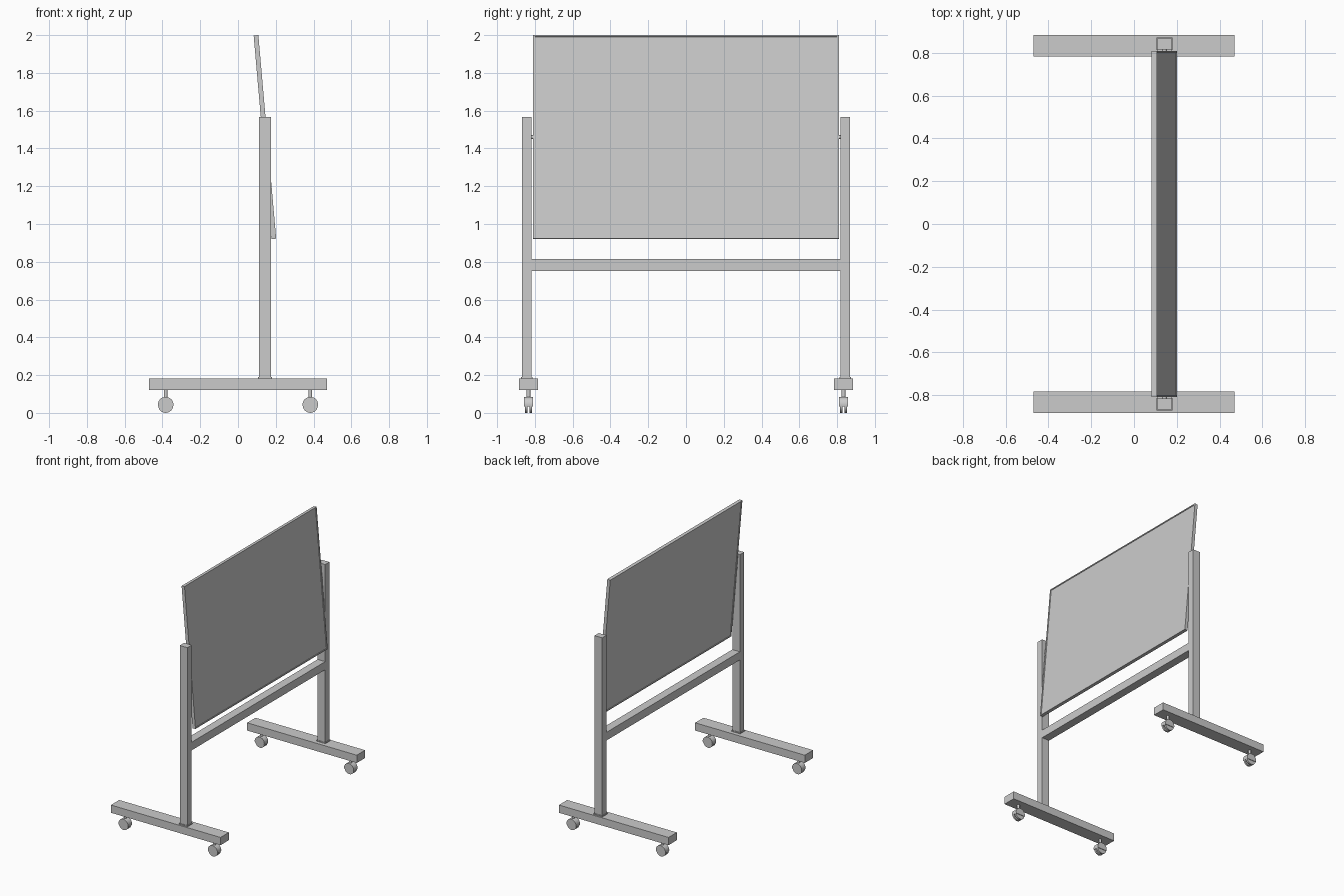
import bpy, bmesh, math
from mathutils import Matrix, Vector

if "Cube" in bpy.data.objects:
    bpy.data.objects.remove(bpy.data.objects["Cube"])


def finish(bm, name, smooth=False):
    bmesh.ops.recalc_face_normals(bm, faces=bm.faces)
    mesh = bpy.data.meshes.new(name)
    bm.to_mesh(mesh)
    bm.free()
    ob = bpy.data.objects.new(name, mesh)
    bpy.context.collection.objects.link(ob)
    if smooth:
        bpy.ops.object.select_all(action='DESELECT')
        ob.select_set(True)
        bpy.context.view_layer.objects.active = ob
        bpy.ops.object.shade_smooth_by_angle(angle=math.radians(30))
    return ob


def box(name, lo, hi):
    lo, hi = Vector(lo), Vector(hi)
    bm = bmesh.new()
    size = Matrix.Diagonal((*(hi - lo), 1))
    bmesh.ops.create_cube(bm, size=1, matrix=Matrix.Translation((lo + hi) / 2) @ size)
    return finish(bm, name)


def cylinder(name, loc, r, depth, axis='Z', sides=24):
    rot = Matrix.Rotation(math.pi / 2, 4, 'X') if axis == 'Y' else Matrix()
    bm = bmesh.new()
    bmesh.ops.create_cone(bm, cap_ends=True, segments=sides, radius1=r, radius2=r,
                          depth=depth, matrix=Matrix.Translation(loc) @ rot)
    return finish(bm, name, True)


def caster_hood(name, loc, r, width):
    # arc profile over the wheels, closed by a chord and extruded sideways
    bm = bmesh.new()
    a0, a1, n = math.radians(-15), math.radians(195), 18
    pts = [a0 + (a1 - a0) * i / n for i in range(n + 1)]
    vs = [bm.verts.new((loc[0] + r * math.cos(a), loc[1] - width / 2,
                        loc[2] + r * math.sin(a))) for a in pts]
    face = bm.faces.new(vs)
    out = bmesh.ops.extrude_face_region(bm, geom=[face])['geom']
    bmesh.ops.translate(bm, vec=(0, width, 0),
                        verts=[g for g in out if isinstance(g, bmesh.types.BMVert)])
    bm.faces.ensure_lookup_table()
    return finish(bm, name, True)


PX, PY = 0.1425, 0.843          # post centre
BZ, TILT = 1.46, math.radians(-5)

for s, side in ((-1, "near"), (1, "far")):
    # foot, post plate and post
    y = s * PY
    box(f"{side}_foot", (-0.47, s * 0.834 - 0.051, 0.122), (0.47, s * 0.834 + 0.051, 0.182))
    box(f"{side}_post_plate", (PX - 0.037, y - 0.03, 0.182), (PX + 0.037, y + 0.03, 0.19))
    box(f"{side}_post", (PX - 0.0325, y - 0.026, 0.185), (PX + 0.0325, y + 0.026, 1.567))
    # pivot between post and board
    cylinder(f"{side}_pivot", (PX, s * 0.814, BZ), 0.011, 0.02, 'Y')
    # twin-wheel casters
    for x, end in ((-0.383, "left"), (0.383, "right")):
        cy = s * 0.834
        name = f"{side}_{end}_caster"
        cylinder(name + "_stem", (x, cy, 0.1), 0.01, 0.05, sides=16)
        caster_hood(name + "_hood", (x, cy, 0.044), 0.041, 0.048)
        for d in (-1, 1):
            cylinder(f"{name}_wheel_{'a' if d < 0 else 'b'}",
                     (x, cy + d * 0.0125, 0.04), 0.04, 0.014, 'Y')

# crossbar
box("crossbar", (PX - 0.0325, -0.82, 0.752), (PX + 0.0325, 0.82, 0.815))

# tilted board: slab whose two large faces are inset to leave a thin frame
bm = bmesh.new()
bmesh.ops.create_cube(bm, size=1, matrix=Matrix.Diagonal((0.025, 1.618, 1.082, 1)))
big = [f for f in bm.faces if abs(f.calc_center_median().x) > 0.01]
bmesh.ops.recalc_face_normals(bm, faces=bm.faces)
bmesh.ops.inset_individual(bm, faces=big, thickness=0.012, depth=0)
bmesh.ops.inset_individual(bm, faces=big, thickness=0.001, depth=-0.004)
bm.transform(Matrix.Translation((PX, 0, BZ)) @ Matrix.Rotation(TILT, 4, 'Y'))
finish(bm, "board")
